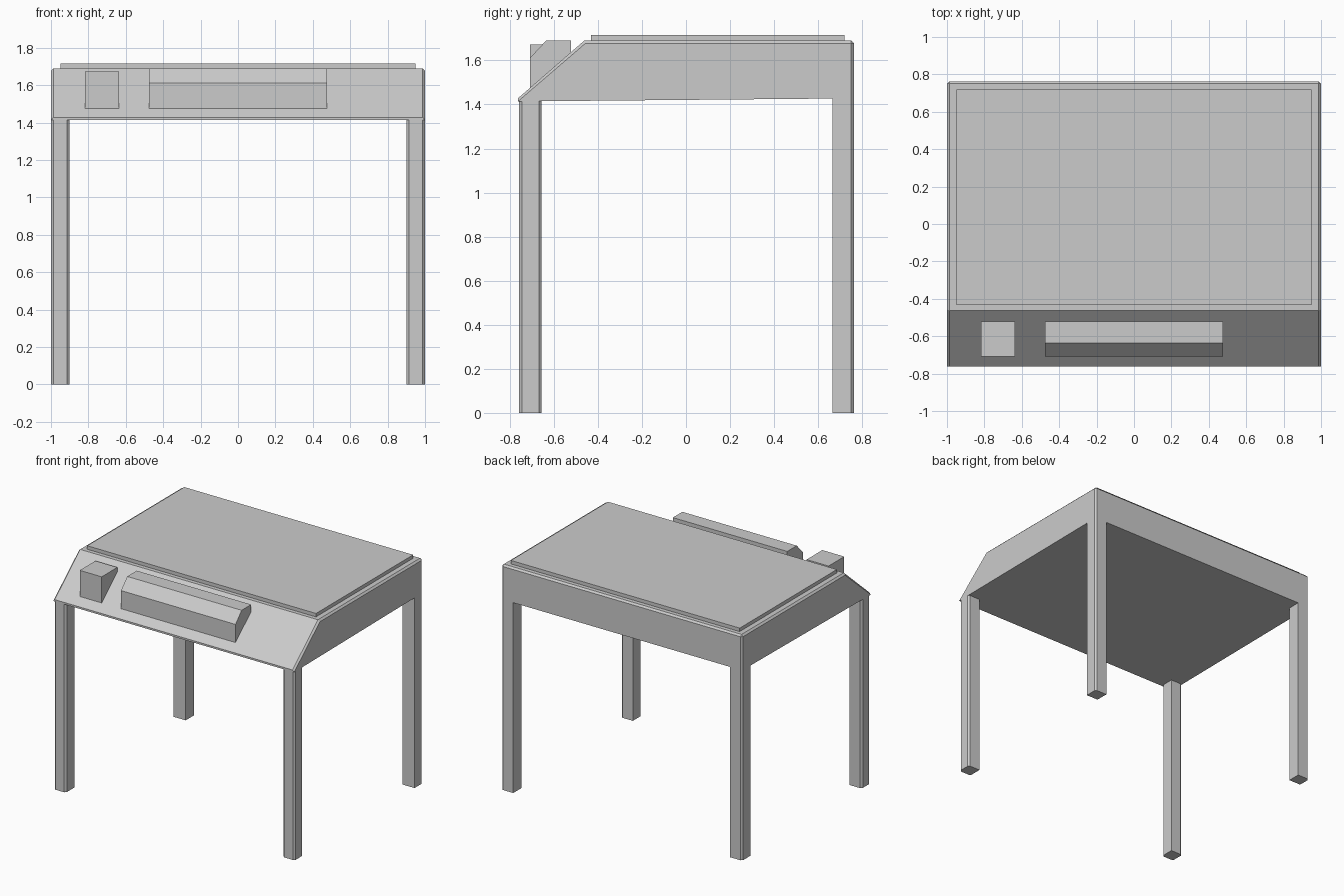
import bpy, bmesh

if "Cube" in bpy.data.objects:
    bpy.data.objects.remove(bpy.data.objects["Cube"])


def prism(name, pts, lo, hi, axis):
    """Extrude a 2D outline along x (outline in y,z) or z (outline in x,y)."""
    place = (lambda a, b, t: (t, a, b)) if axis == 'X' else (lambda a, b, t: (a, b, t))
    bm = bmesh.new()
    rings = [[bm.verts.new(place(a, b, t)) for a, b in pts] for t in (lo, hi)]
    bm.faces.new(rings[0])
    bm.faces.new(rings[1])
    for i in range(len(pts)):
        j = (i + 1) % len(pts)
        bm.faces.new((rings[0][i], rings[0][j], rings[1][j], rings[1][i]))
    bmesh.ops.recalc_face_normals(bm, faces=bm.faces)
    return finish(name, bm)


def finish(name, bm):
    mesh = bpy.data.meshes.new(name)
    bm.to_mesh(mesh)
    bm.free()
    obj = bpy.data.objects.new(name, mesh)
    bpy.context.collection.objects.link(obj)
    return obj


# Desk body with sloped front, chamfered on all edges except the underside
body = prism("desk_body", [(-0.763, 1.414), (-0.763, 1.428), (-0.462, 1.69),
                           (0.763, 1.69), (0.763, 1.428)], -1, 1, 'X')
bm = bmesh.new()
bm.from_mesh(body.data)
edges = [e for e in bm.edges
         if max(v.co.z for v in e.verts) > 1.6
         and not all(abs(v.co.y + 0.462) < 0.01 for v in e.verts)]
bmesh.ops.bevel(bm, geom=edges, offset=0.013, segments=1, affect='EDGES')
bm.to_mesh(body.data)
bm.free()

# Raised table top
prism("table_top", [(-0.95, -0.432), (0.95, -0.432), (0.95, 0.72), (-0.95, 0.72)],
      1.68, 1.716, 'Z')

# Sloped-panel fittings, buried down to the slope
prism("small_box", [(-0.708, 1.475), (-0.708, 1.672), (-0.522, 1.672), (-0.522, 1.637)],
      -0.818, -0.636, 'X')
prism("long_bar", [(-0.708, 1.475), (-0.708, 1.612), (-0.635, 1.69),
                   (-0.522, 1.69), (-0.522, 1.637)], -0.475, 0.475, 'X')

# Legs with chamfered corners
c = 0.013
for side, s in (("left", -1), ("right", 1)):
    front = [(s * x, y) for x, y in (
        (0.90 + c, -0.757), (1 - c, -0.757), (1, -0.757 + c),
        (1, -0.655 - c), (1 - c, -0.655), (0.90, -0.655), (0.90, -0.757 + c))]
    back = [(s * x, y) for x, y in (
        (0.90, 0.665), (1, 0.665), (1, 0.763 - c), (1 - c, 0.763), (0.90, 0.763))]
    prism(f"front_{side}_leg", front, 0, 1.43, 'Z')
    prism(f"back_{side}_leg", back, 0, 1.43, 'Z')
